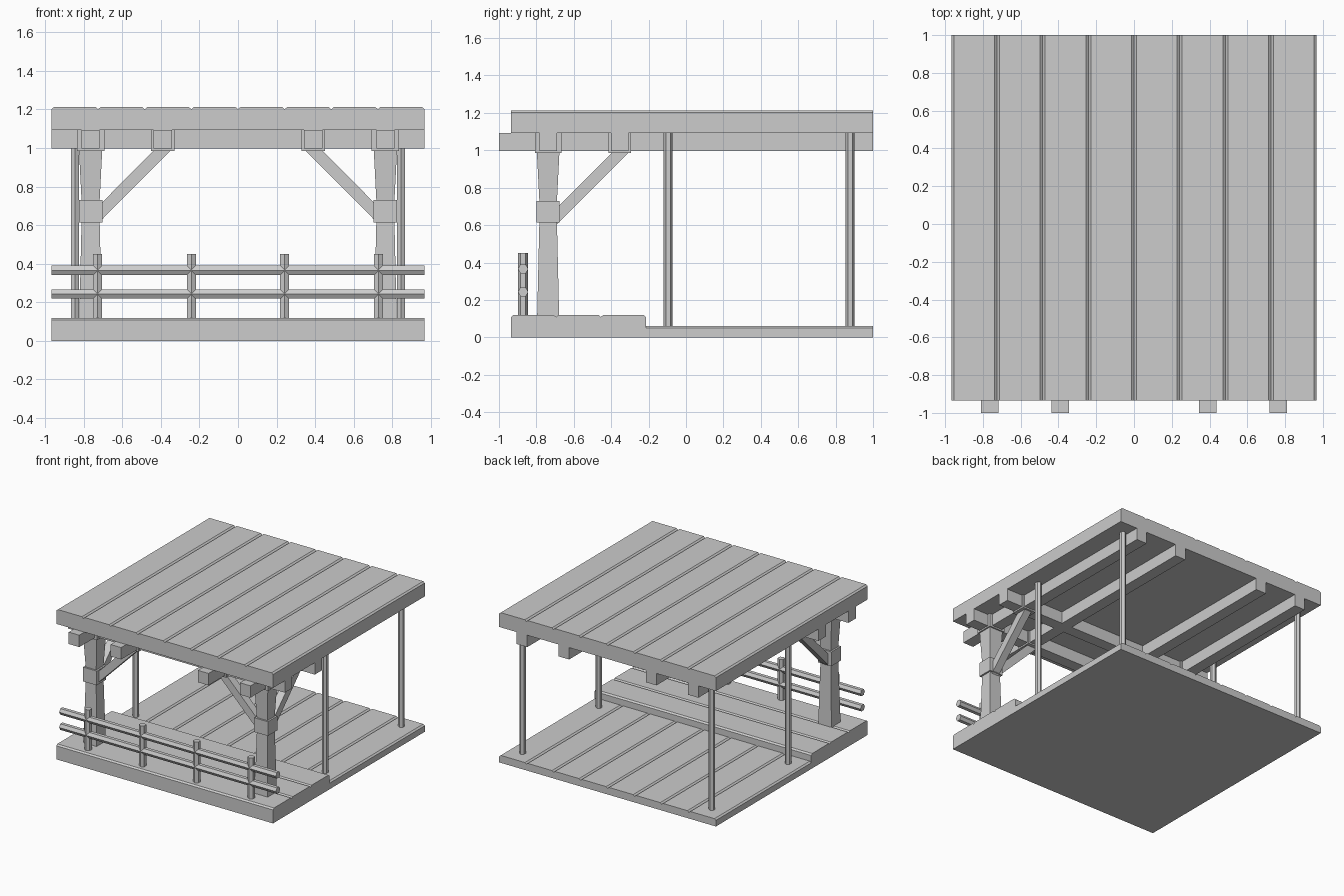
import bpy, bmesh, math
from mathutils import Vector, Matrix

cube = bpy.data.objects.get("Cube")
if cube:
    bpy.data.objects.remove(cube, do_unlink=True)

GREY = (0.604, 0.604, 0.604, 1)
grey = bpy.data.materials.new("plain_grey")
grey.use_nodes = True
grey.diffuse_color = GREY
grey.node_tree.nodes["Principled BSDF"].inputs["Base Color"].default_value = GREY

HALF_W = 0.967            # half width of the shelter
FRONT, BACK = -0.935, 1.0
ROOF_BASE, BEAM_BASE, CAP_BASE = 1.093, 0.997, 0.985
DECK_TOP, FLOOR_TOP = 0.12, 0.06
POST_X, POST_Y = 0.764, -0.737
BRACE_X, BRACE_Y = 0.39, -0.355


def finish(name, bm):
    bmesh.ops.recalc_face_normals(bm, faces=bm.faces)
    mesh = bpy.data.meshes.new(name)
    bm.to_mesh(mesh)
    bm.free()
    mesh.materials.append(grey)
    obj = bpy.data.objects.new(name, mesh)
    bpy.context.collection.objects.link(obj)
    return obj


def box(name, lo, hi):
    lo, hi = Vector(lo), Vector(hi)
    bm = bmesh.new()
    size = Matrix.Diagonal((hi - lo).to_4d())
    bmesh.ops.create_cube(bm, size=1, matrix=Matrix.Translation((lo + hi) / 2) @ size)
    return finish(name, bm)


def planking(name, along, start, end, lo, hi, z0, z1, count):
    """Row of chamfered planks: one grooved profile, extruded along x or y."""
    width, chamfer, depth = (hi - lo) / count, 0.013, 0.011
    profile = [(lo, z0)]
    for i in range(count):
        a, b = lo + i * width, lo + (i + 1) * width
        profile += [(a, z1 - depth), (a + chamfer, z1), (b - chamfer, z1)]
    profile += [(hi, z1 - depth), (hi, z0)]
    bm = bmesh.new()

    def point(u, z, t):
        return (t, u, z) if along == "x" else (u, t, z)

    face = bm.faces.new([bm.verts.new(point(u, z, start)) for u, z in profile])
    new = bmesh.ops.extrude_face_region(bm, geom=[face])["geom"]
    shift = point(0, 0, end - start)
    bmesh.ops.translate(bm, vec=shift, verts=[g for g in new if isinstance(g, bmesh.types.BMVert)])
    return finish(name, bm)


def hex_rod(name, start, end, radius):
    """Six sided rod with two of its corners pointing to front and back."""
    start, end = Vector(start), Vector(end)
    across = (end - start).normalized().cross(Vector((0, 1, 0)))
    bm = bmesh.new()
    rings = []
    for centre in (start, end):
        ring = []
        for i in range(6):
            a = i * math.tau / 6
            offset = Vector((0, math.cos(a), 0)) + across * math.sin(a)
            ring.append(bm.verts.new(centre + offset * radius))
        rings.append(ring)
        bm.faces.new(ring)
    for i in range(6):
        j = (i + 1) % 6
        bm.faces.new((rings[0][i], rings[0][j], rings[1][j], rings[1][i]))
    return finish(name, bm)


def tapered(name, x, y, sections):
    """Square column through (height, half width) sections."""
    bm = bmesh.new()
    rings = [[bm.verts.new((x + sx * h, y + sy * h, z))
              for sx, sy in ((-1, -1), (1, -1), (1, 1), (-1, 1))] for z, h in sections]
    bm.faces.new(rings[0])
    bm.faces.new(rings[-1])
    for low, high in zip(rings, rings[1:]):
        for i in range(4):
            j = (i + 1) % 4
            bm.faces.new((low[i], low[j], high[j], high[i]))
    return finish(name, bm)


def brace(name, start, end, thick=0.062):
    """Slanted square timber between two points."""
    start, end = Vector(start), Vector(end)
    d = end - start
    turn = d.to_track_quat("Z", "Y").to_matrix().to_4x4()
    bm = bmesh.new()
    place = Matrix.Translation((start + end) / 2) @ turn
    bmesh.ops.create_cube(bm, size=1, matrix=place @ Matrix.Diagonal((thick, thick, d.length, 1)))
    return finish(name, bm)


def cap(name, x, y, half):
    return box(name, (x - half, y - half, CAP_BASE), (x + half, y + half, ROOF_BASE + 0.01))


# Roof and floors
planking("roof_planks", "y", FRONT, BACK, -HALF_W, HALF_W, ROOF_BASE, 1.212, 8)
planking("front_deck", "x", -HALF_W, HALF_W, FRONT, -0.215, 0, DECK_TOP, 3)
planking("rear_floor", "y", -0.215, BACK, -HALF_W, HALF_W, 0, FLOOR_TOP, 8)

# Beams under the roof, in both directions
for y in (POST_Y, BRACE_Y):
    box("cross_beam", (-HALF_W, y - 0.047, BEAM_BASE), (HALF_W, y + 0.047, ROOF_BASE))
for x in (-POST_X, -BRACE_X, BRACE_X, POST_X):
    box("long_beam", (x - 0.047, -1, BEAM_BASE), (x + 0.047, BACK, ROOF_BASE))

for side, s in (("left", 1), ("right", -1)):
    x = s * POST_X
    # Main front post with its collar and caps
    tapered(side + "_post", x, POST_Y,
            [(DECK_TOP - 0.02, 0.059), (0.615, 0.047), (0.73, 0.047), (CAP_BASE, 0.06)])
    box(side + "_post_collar", (x - 0.061, POST_Y - 0.061, 0.615), (x + 0.061, POST_Y + 0.061, 0.73))
    cap(side + "_post_cap", x, POST_Y, 0.071)
    cap(side + "_inner_brace_cap", s * BRACE_X, POST_Y, 0.06)
    cap(side + "_rear_brace_cap", x, BRACE_Y, 0.06)

    # Diagonal braces, inwards and backwards
    brace(side + "_inner_brace", (s * 0.742, POST_Y, 0.636), (s * 0.36, POST_Y, 1.02))
    brace(side + "_rear_brace", (x, -0.715, 0.624), (x, -0.319, 1.02))

    # Slim rear poles
    for y in (-0.095, 0.877):
        hex_rod(side + "_rear_pole", (s * 0.845, y, FLOOR_TOP - 0.015),
                (s * 0.845, y, ROOF_BASE + 0.01), 0.024)

# Fence along the front edge
FENCE_Y = -0.871
for x in (-0.728, -0.242, 0.242, 0.728):
    hex_rod("fence_post", (x, FENCE_Y, DECK_TOP - 0.015), (x, FENCE_Y, 0.45), 0.027)
for z in (0.243, 0.366):
    hex_rod("fence_rail", (-HALF_W, FENCE_Y, z), (HALF_W, FENCE_Y, z), 0.028)
